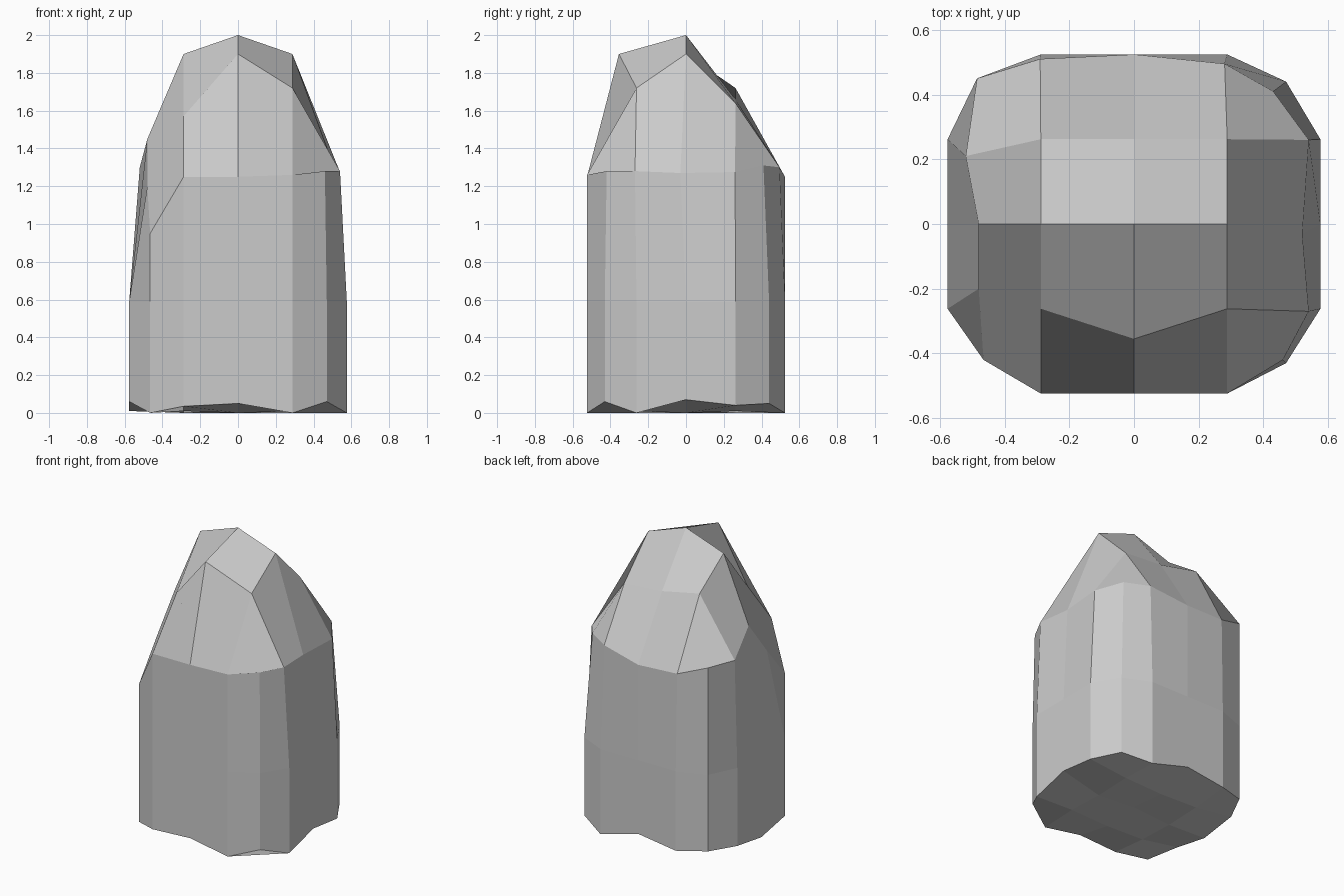
import bpy, bmesh

if "Cube" in bpy.data.objects:
    bpy.data.objects.remove(bpy.data.objects["Cube"])

N = 4                      # divisions per side
DX, DY = 0.288, 0.262      # grid spacing
# perimeter of the grid, counter-clockwise from the front left corner
PERIM = ([(i, 0) for i in range(N)] + [(N, j) for j in range(N)] +
         [(i, N) for i in range(N, 0, -1)] + [(0, j) for j in range(N, 0, -1)])
CORNERS = {(0, 0): (-0.465, -0.42), (4, 0): (0.47, -0.43),
           (4, 4): (0.47, 0.44), (0, 4): (-0.485, 0.45)}


def plan(key):
    """Plan position of a grid point, with the box corners pulled in."""
    return CORNERS.get(key, ((key[0] - 2) * DX, (key[1] - 2) * DY))


bm = bmesh.new()


def ring(heights, moved={}):
    """One horizontal outline; 'moved' replaces the plan position of a point."""
    return {k: bm.verts.new((*moved.get(k, plan(k)), z))
            for k, z in zip(PERIM, heights)}


def bridge(low, high):
    for a, b in zip(PERIM, PERIM[1:] + PERIM[:1]):
        bm.faces.new((low[a], low[b], high[b], high[a]))


def cap(outline, rows, moved={}):
    """Close an outline with a 3 x 3 inner grid of heights (front row first)."""
    g = dict(outline)
    for j, row in enumerate(rows, 1):
        for i, z in enumerate(row, 1):
            g[i, j] = bm.verts.new((*moved.get((i, j), plan((i, j))), z))
    for i in range(N):
        for j in range(N):
            bm.faces.new((g[i, j], g[i + 1, j], g[i + 1, j + 1], g[i, j + 1]))


# uneven foot, straight waist, weathered shoulder
foot = ring([0, .035, .05, 0, .06, 0, .07, .04, .05, 0, .08, .04, .06, .05, .01, .06])
waist = ring([0.59] * 16)
shoulder = ring(
    [.95, 1.25, 1.25, 1.26, 1.28, 1.28, 1.27, 1.275, 1.31, 1.3, 1.25, 1.26, 1.33, 1.3, 1.45, 1.2],
    {(4, 0): (.46, -.42), (4, 1): (.54, -.27), (4, 2): (.52, -.03), (4, 3): (.54, .26),
     (4, 4): (.43, .41), (3, 4): (.28, .495), (1, 4): (-.29, .51),
     (0, 3): (-.52, .21), (0, 2): (-.48, 0), (0, 1): (-.48, -.2)})
bridge(foot, waist)
bridge(waist, shoulder)

# peak and underside
cap(shoulder, [(1.57, 1.9, 1.72), (1.9, 2.0, 1.9), (1.72, 1.66, 1.64)], {(2, 1): (0, -.355)})
cap(foot, [(.01, 0, .01), (0, .02, 0), (.01, 0, .01)])

bmesh.ops.recalc_face_normals(bm, faces=bm.faces)
mesh = bpy.data.meshes.new("rock")
bm.to_mesh(mesh)
bm.free()
rock = bpy.data.objects.new("rock", mesh)
bpy.context.collection.objects.link(rock)
